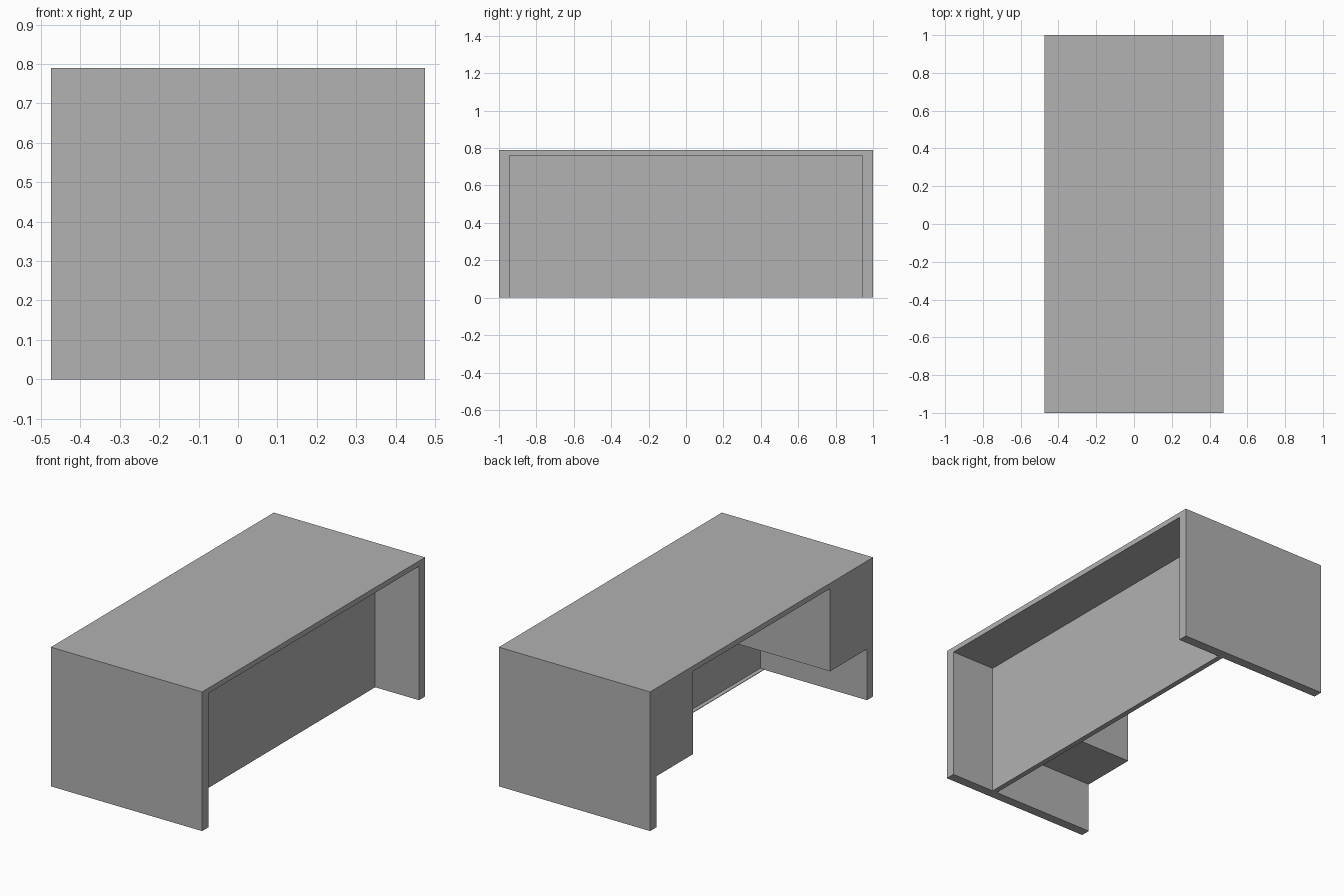
import bpy
import bmesh

cube = bpy.data.objects.get("Cube")
if cube:
    bpy.data.objects.remove(cube, do_unlink=True)

# One plain grey for the whole desk
grey = bpy.data.materials.new("plain grey")
colour = (0.445, 0.445, 0.445, 1)
grey.use_nodes = True
grey.diffuse_color = colour
for node in grey.node_tree.nodes:
    if node.type == 'BSDF_PRINCIPLED':
        node.inputs["Base Color"].default_value = colour

HALF_X, HALF_Y, HEIGHT = 0.475, 1.0, 0.79
INNER_Y, INNER_Z = 0.945, 0.76      # inside of the end panels and the top
PANEL_X = 0.2                       # outer face of the modesty panel


def extrude_profile(name, profile, x0, x1):
    """Extrude a (y, z) outline along x."""
    bm = bmesh.new()
    face = bm.faces.new([bm.verts.new((x0, y, z)) for y, z in profile])
    result = bmesh.ops.extrude_face_region(bm, geom=[face])
    moved = [v for v in result["geom"] if isinstance(v, bmesh.types.BMVert)]
    bmesh.ops.translate(bm, verts=moved, vec=(x1 - x0, 0, 0))
    bmesh.ops.recalc_face_normals(bm, faces=bm.faces)
    mesh = bpy.data.meshes.new(name)
    bm.to_mesh(mesh)
    bm.free()
    mesh.materials.append(grey)
    obj = bpy.data.objects.new(name, mesh)
    bpy.context.collection.objects.link(obj)
    return obj


def box(name, x0, x1, y0, y1, z0, z1):
    return extrude_profile(name, [(y0, z0), (y1, z0), (y1, z1), (y0, z1)], x0, x1)


# Top and both end panels as one arch-shaped frame
half = [(HALF_Y, HEIGHT), (HALF_Y, 0), (INNER_Y, 0), (INNER_Y, INNER_Z)]
frame = half + [(-y, z) for y, z in reversed(half)]
extrude_profile("desk_frame", frame, -HALF_X, HALF_X)

# Thin modesty panel with a shallow ledge along its foot
box("modesty_panel", PANEL_X - 0.006, PANEL_X, -INNER_Y, INNER_Y, 0, INNER_Z)
box("modesty_panel_ledge", PANEL_X - 0.03, PANEL_X - 0.006, -INNER_Y, INNER_Y, 0, 0.003)

# Hanging drawer pedestals, one at each end
for name, side in (("front_pedestal", -1), ("back_pedestal", 1)):
    y0, y1 = sorted((side * 0.615, side * INNER_Y))
    box(name, -HALF_X, PANEL_X - 0.006, y0, y1, 0.29, INNER_Z)
